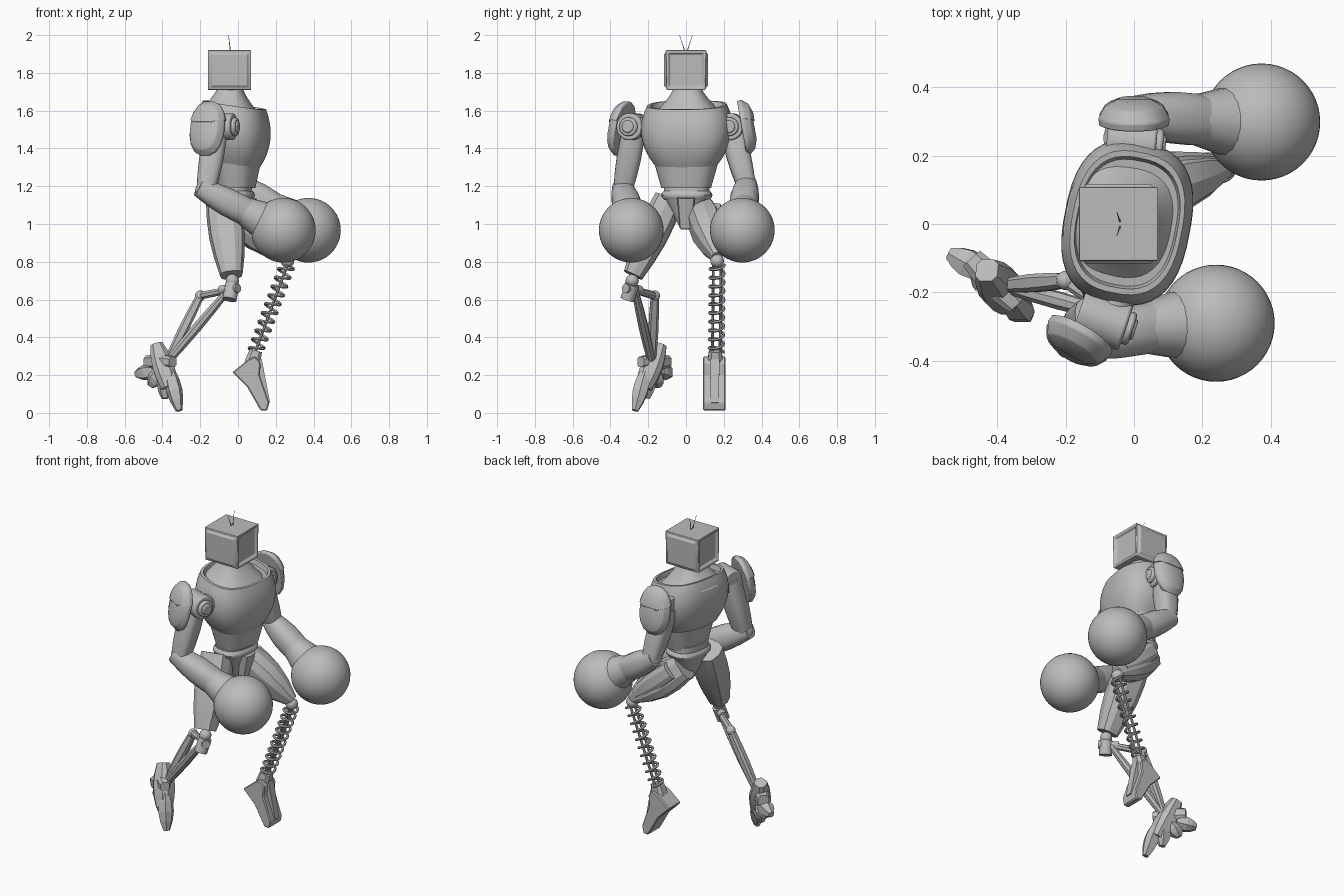
import bpy, bmesh
from math import sin, cos, pi, radians, copysign
from mathutils import Vector, Matrix

cube = bpy.data.objects.get("Cube")
if cube:
    bpy.data.objects.remove(cube, do_unlink=True)

metal = bpy.data.materials.new("plain_grey")
metal.use_nodes = True
metal.diffuse_color = (.5, .5, .5, 1)
shader = metal.node_tree.nodes["Principled BSDF"]
shader.inputs["Base Color"].default_value = metal.diffuse_color

SIDEWAYS = Vector((0, 1, 0))
UP = Vector((0, 0, 1))


def finish(name, bm, smooth=35):
    """Turn a bmesh into an object; smooth is the sharp edge angle, zero for flat."""
    bmesh.ops.recalc_face_normals(bm, faces=bm.faces)
    mesh = bpy.data.meshes.new(name)
    bm.to_mesh(mesh)
    bm.free()
    mesh.materials.append(metal)
    if smooth:
        mesh.polygons.foreach_set("use_smooth", [True] * len(mesh.polygons))
        mesh.set_sharp_from_angle(angle=radians(smooth))
    obj = bpy.data.objects.new(name, mesh)
    bpy.context.collection.objects.link(obj)
    return obj


def bevel(obj, width, segments=2):
    modifier = obj.modifiers.new("bevel", 'BEVEL')
    modifier.width = width
    modifier.segments = segments


def loft(name, rings, smooth=35):
    """Skin a list of closed rings and cap both ends."""
    bm = bmesh.new()
    loops = [[bm.verts.new(point) for point in ring] for ring in rings]
    count = len(loops[0])
    for lower, upper in zip(loops, loops[1:]):
        for i in range(count):
            j = (i + 1) % count
            bm.faces.new((lower[i], lower[j], upper[j], upper[i]))
    bm.faces.new(loops[0])
    bm.faces.new(loops[-1])
    return finish(name, bm, smooth)


def outline(count, rx, ry, power=2):
    """Superellipse: power 2 is round, larger is squarer."""
    points = []
    for i in range(count):
        angle = 2 * pi * (i + .5) / count
        c, s = cos(angle), sin(angle)
        points.append((copysign(abs(c) ** (2 / power), c) * rx,
                       copysign(abs(s) ** (2 / power), s) * ry))
    return points


def sweep(name, points, radii, sides=16, power=2, flat=1, ref=SIDEWAYS, smooth=35):
    """Tube through points with one radius each; flat scales it along ref."""
    rings = []
    last = len(points) - 1
    for i, (point, radius) in enumerate(zip(points, radii)):
        tangent = (points[min(i + 1, last)] - points[max(i - 1, 0)]).normalized()
        across = tangent.cross(ref).normalized()
        along = across.cross(tangent)
        rings.append([point + along * u + across * v
                      for u, v in outline(sides, radius * flat, radius, power)])
    return loft(name, rings, smooth)


def limb(name, start, end, r_start, r_end, bulge=0, **style):
    """Straight tapered part that swells by bulge at its middle."""
    start, end = Vector(start), Vector(end)
    steps = [i / 4 for i in range(5)] if bulge else (0, 1)
    radii = [r_start + (r_end - r_start) * t + bulge * sin(pi * t) for t in steps]
    return sweep(name, [start.lerp(end, t) for t in steps], radii, **style)


def body(name, bottom, top, depth, width, profile, centre=-.02, tilt=0, steps=10, rim=False):
    """Stacked rounded sections scaled by profile(t), turned with the torso."""
    turn = Matrix.Rotation(radians(-11), 3, 'Z')
    levels = [(bottom + (top - bottom) * i / steps, profile(i / steps)) for i in range(steps + 1)]
    if rim:
        z, scale = levels[-1]
        levels += [(z, scale * .92), (z - .03, scale * .88)]
    return loft(name, [[turn @ Vector((centre + u, v, z - tilt * u))
                        for u, v in outline(40, depth * scale, width * scale, 2.6)]
                       for z, scale in levels])


def ball(name, loc, radius, segments=20):
    bm = bmesh.new()
    bmesh.ops.create_uvsphere(bm, u_segments=segments, v_segments=segments // 2,
                              radius=radius, matrix=Matrix.Translation(loc))
    return finish(name, bm)


# Boxy head: raised side panels, recessed screens front and back
bm = bmesh.new()
bmesh.ops.create_cube(bm, size=1, matrix=Matrix.Translation((-.045, 0, 1.815))
                      @ Matrix.Diagonal((.23, .215, .21, 1)))
bm.normal_update()
for face in [f for f in bm.faces if abs(f.normal.z) < .5]:
    depth = .01 if abs(face.normal.y) > .5 else -.014
    bmesh.ops.inset_region(bm, faces=[face], thickness=.02)
    bmesh.ops.inset_region(bm, faces=[face], thickness=.012, depth=depth)
for vert in bm.verts:
    if vert.co.z < 1.72:
        vert.co.y *= .94
bevel(finish("head", bm), .013, 3)
for side in (-1, 1):
    limb("antenna", (-.04, side * .005, 1.91), (-.05, side * .034, 2), .003, .001, sides=6)

# Torso: flared neck, chest with sunken collar, waist and hips
body("neck", 1.58, 1.72, .065, .073, lambda t: 1 + 1.5 * (1 - t) ** 1.3, centre=-.04, tilt=.1)
body("chest", 1.32, 1.63, .185, .24, lambda t: sin(pi * (.2 + .5 * t)) ** .65, tilt=.15, rim=True)
body("abdomen", 1.19, 1.33, .12, .17, lambda t: .77 + .23 * t, centre=-.005)
body("waist", 1.14, 1.21, .09, .12, lambda t: 1, steps=1)
body("belt", 1.13, 1.175, .105, .135, lambda t: .9 + .1 * sin(pi * t), steps=4)
body("pelvis", .97, 1.14, .095, .12, lambda t: .25 + .75 * t, steps=4)
limb("groin_plate", (.04, 0, .98), (.07, 0, 1.14), .022, .03, power=4, sides=12, flat=1.6)


def shoulder_pad(name, loc, turn, tilt):
    """Domed shield with a raised upper crest."""
    place = (Matrix.Translation(loc) @ Matrix.Rotation(radians(turn), 4, 'Z')
             @ Matrix.Rotation(radians(tilt), 4, 'X'))

    def dome(label, size, floor, thickness):
        bevel(loft(name + label, [[place @ Vector((u * size * s, y * thickness, max(w, floor) * size * s))
                                   for u, w in outline(16, .1, .143, 2.3)]
                                  for s, y in ((1, 0), (1.03, .3), (.85, .75), (.5, 1))], 40), .004)
    dome("", 1, -1, .068)
    dome("_crest", 1.03, .045, .074)


def arm(side, shoulder, axis, elbow, wrist, hand):
    shoulder, axis, elbow, wrist = map(Vector, (shoulder, axis, elbow, wrist))
    axis.normalize()
    for label, radius, back, front in (("shoulder_drum", .072, -.09, .055),
                                       ("shoulder_ring", .05, .05, .075),
                                       ("shoulder_cap", .033, .06, .083)):
        bevel(limb(side + label, shoulder + axis * back, shoulder + axis * front,
                   radius, radius, sides=20, ref=UP), .008)
    limb(side + "shoulder_axle", (-.03, shoulder.y * .6, shoulder.z), shoulder, .055, .05)
    limb(side + "upper_arm", shoulder - axis * .04, elbow, .06, .05, .01, power=3)
    ball(side + "elbow", elbow, .057)
    limb(side + "forearm", elbow.lerp(wrist, -.15), wrist, .05, .07, .016, power=2.4)
    limb(side + "wrist_flare", elbow.lerp(wrist, .75), wrist.lerp(Vector(hand), .35), .074, .105)
    ball(side + "ball_hand", hand, .171, 48)


# Arms and shoulder armour
arm("right_", shoulder=(-.075, -.285, 1.515), axis=(.9, -.3, 0),
    elbow=(-.17, -.335, 1.175), wrist=(.09, -.295, 1.04), hand=(.24, -.29, .967))
arm("left_", shoulder=(.01, .235, 1.515), axis=(1, -.1, 0),
    elbow=(.02, .32, 1.2), wrist=(.23, .3, 1.065), hand=(.373, .298, .967))
shoulder_pad("right_shoulder_pad", (-.155, -.325, 1.5), turn=150, tilt=12)
shoulder_pad("left_shoulder_pad", (0, .295, 1.507), turn=0, tilt=10)

# Right leg: faceted thigh, knee drum, twin shin bars
ARMOUR = dict(sides=10, power=2.8, smooth=20)
limb("right_thigh", (-.08, -.09, 1.13), (-.035, -.28, .73), .09, .06, .02, flat=.9, **ARMOUR)
limb("right_thigh_plate", (-.02, -.2, .97), (0, -.27, .77), .035, .025, .01, **ARMOUR)
ball("right_knee", (-.03, -.285, .7), .035)
limb("right_knee_drum", (-.045, -.31, .6), (-.03, -.285, .68), .038, .038)
limb("right_knee_axle", (-.09, -.245, .65), (0, -.32, .66), .025, .025)
shin_joint, knee = Vector((-.2, -.165, .62)), Vector((-.05, -.27, .65))
ankle = Vector((-.38, -.18, .26))
limb("right_shin_link", knee, shin_joint, .019, .022, sides=8)
ball("right_shin_joint", shin_joint, .028)
limb("right_rear_shin", shin_joint, ankle, .022, .018, .008, sides=8, power=3)
limb("right_front_shin", knee, ankle, .018, .02, .008, sides=8)

# Right foot: ankle blocks and a fan of pointed toes
BLOCK = dict(sides=8, power=3, smooth=20)
limb("right_ankle", (-.43, -.135, .36), (-.36, -.225, .13), .035, .045, .02, **BLOCK)
limb("right_ankle_cuff", (-.475, -.1, .27), (-.345, -.24, .27), .035, .028, .012, ref=UP, **BLOCK)
inner, outer = Vector((-.36, -.215, .22)), Vector((-.435, -.14, .225))
toe_tip, heel_tip = Vector((-.312, -.27, .012)), Vector((-.54, -.085, .205))
for i in range(4):
    limb("right_toe", inner.lerp(outer, i / 3), toe_tip.lerp(heel_tip, i / 3),
         .028, .018, .02, sides=6, power=3, smooth=0)

# Left leg: raised faceted thigh, knee, coil spring shin
limb("left_thigh", (-.04, .075, 1.08), (.265, .165, .825), .085, .034, .042, flat=.85, **ARMOUR)
limb("left_thigh_plate", (0, .15, 1.07), (.23, .18, .87), .055, .03, .018, flat=.8, **ARMOUR)
top, bottom = Vector((.262, .165, .785)), Vector((.09, .16, .32))
ball("left_knee", top + UP * .02, .036)
axis = (bottom - top).normalized()
front = axis.cross(SIDEWAYS).normalized()
steps = 200
coil = []
for i in range(steps + 1):
    angle = 2 * pi * 10 * i / steps
    coil.append(top.lerp(bottom, i / steps) + (SIDEWAYS * cos(angle) + front * sin(angle)) * .038)
sweep("spring_shin", coil, [.008] * len(coil), sides=6, ref=axis)
for side in (-1, 1):
    offset = SIDEWAYS * side * .02
    limb("spring_guide_rod", top + offset, bottom + offset, .008, .008, sides=8)

# Left foot: angular block with raised instep and ankle socket
sole = [(-.03, .215), (.05, .135), (.12, .012), (.155, .012), (.165, .055),
        (.115, .2), (.12, .265), (.09, .3), (.05, .28)]
bevel(loft("left_foot", [[(x, y, z) for x, z in sole] for y in (.09, .21)], 0), .006, 1)
limb("left_instep", (.1, .152, .28), (.15, .152, .05), .028, .022, sides=4, power=9, smooth=0)
limb("left_ankle", (.075, .155, .26), (.095, .155, .33), .045, .035, **BLOCK)
